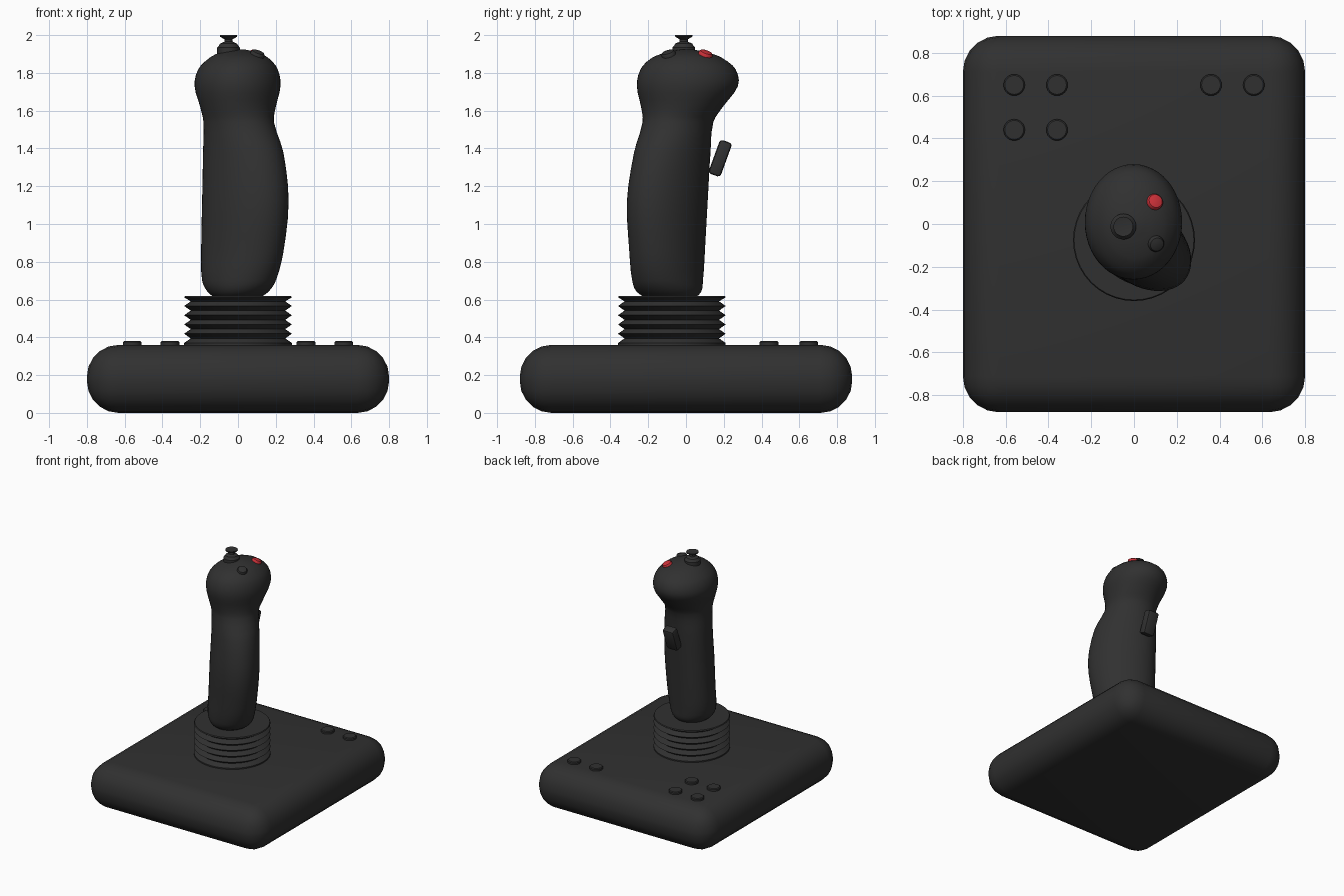
import bpy, bmesh, math
from mathutils import Vector, Matrix

cube = bpy.data.objects.get("Cube")
if cube:
    bpy.data.objects.remove(cube, do_unlink=True)


def make_material(name, rgb):
    mat = bpy.data.materials.new(name)
    mat.use_nodes = True
    mat.diffuse_color = (*rgb, 1)
    shader = mat.node_tree.nodes["Principled BSDF"]
    shader.inputs["Base Color"].default_value = (*rgb, 1)
    shader.inputs["Roughness"].default_value = 0.6
    return mat


BLACK = make_material("black plastic", (0.03, 0.03, 0.03))
RED = make_material("red plastic", (0.6, 0.03, 0.04))


def finish(bm, name, mat, location=(0, 0, 0), rotation=None, smooth_angle=35):
    bmesh.ops.recalc_face_normals(bm, faces=bm.faces)
    mesh = bpy.data.meshes.new(name)
    bm.to_mesh(mesh)
    bm.free()
    mesh.materials.append(mat)
    obj = bpy.data.objects.new(name, mesh)
    bpy.context.collection.objects.link(obj)
    obj.matrix_world = Matrix.Translation(location) @ (rotation or Matrix())
    bpy.ops.object.select_all(action="DESELECT")
    obj.select_set(True)
    bpy.context.view_layer.objects.active = obj
    bpy.ops.object.shade_smooth_by_angle(angle=math.radians(smooth_angle))
    return obj


def loft(name, rings, mat, **options):
    """Skin a stack of equal-length point rings and cap both ends."""
    bm = bmesh.new()
    loops = [[bm.verts.new(p) for p in ring] for ring in rings]
    count = len(loops[0])
    for low, high in zip(loops, loops[1:]):
        for i in range(count):
            j = (i + 1) % count
            bm.faces.new((low[i], low[j], high[j], high[i]))
    bm.faces.new(loops[0][::-1])
    bm.faces.new(loops[-1])
    return finish(bm, name, mat, **options)


def turned(name, profile, mat, sides=32, **options):
    """Round part from a list of (radius, height)."""
    angles = [math.tau * i / sides for i in range(sides)]
    rings = [[(r * math.cos(a), r * math.sin(a), z) for a in angles] for r, z in profile]
    return loft(name, rings, mat, **options)


def rounded_box(name, size, radius, segments, mat, **options):
    bm = bmesh.new()
    bmesh.ops.create_cube(bm, size=1)
    bmesh.ops.scale(bm, vec=size, verts=bm.verts)
    bmesh.ops.bevel(bm, geom=bm.edges[:], offset=radius, segments=segments,
                    profile=0.5, affect="EDGES")
    return finish(bm, name, mat, **options)


# Base
rounded_box("base", (1.6, 1.76, 0.36), 0.168, 5, BLACK, location=(0, 0, 0.18))

# Base buttons
button = [(0.05, -0.02), (0.05, 0.014), (0.044, 0.02)]
for x, y in [(-0.56, 0.65), (-0.36, 0.65), (-0.56, 0.44), (-0.36, 0.44),
             (0.36, 0.65), (0.56, 0.65)]:
    turned("base_button", button, BLACK, sides=24, location=(x, y, 0.36))

# Pleated boot: alternating valleys and ridges
pleats = 5
step = 0.049
boot = [(0.285, 0.35)]
for i in range(pleats):
    z = 0.37 + i * step
    boot += [(0.285, z), (0.25, z + step / 2)]
boot += [(0.285, 0.612), (0.28, 0.62)]
turned("boot", boot, BLACK, sides=40, location=(0, -0.075, 0), smooth_angle=20)

# Grip: height, left and right limits, front and back limits, skew
stations = [
    (0.60, -0.11, 0.10, -0.20, 0.04, 0),
    (0.64, -0.16, 0.16, -0.26, 0.08, 0.1),
    (0.70, -0.19, 0.20, -0.285, 0.09, 0.2),
    (0.85, -0.195, 0.24, -0.30, 0.10, 0.3),
    (1.12, -0.19, 0.268, -0.313, 0.115, 0.35),
    (1.38, -0.185, 0.24, -0.275, 0.13, 0.3),
    (1.54, -0.183, 0.19, -0.23, 0.145, 0.1),
    (1.62, -0.20, 0.20, -0.238, 0.195, 0),
    (1.73, -0.23, 0.225, -0.26, 0.275, 0),
    (1.82, -0.21, 0.21, -0.24, 0.262, 0),
    (1.88, -0.15, 0.16, -0.18, 0.19, 0),
    (1.91, -0.09, 0.10, -0.1, 0.11, 0),
    (1.925, -0.02, 0.03, -0.02, 0.03, 0),
]


def spline(points, steps):
    """Non-uniform Hermite curve through the stations, by height."""
    pts = [Vector(p) for p in points]
    last = len(pts) - 1
    slopes = []
    for i in range(last + 1):
        a, b = pts[max(i - 1, 0)], pts[min(i + 1, last)]
        slopes.append((b - a) / (b[0] - a[0]))
    for i in range(last):
        a, b = pts[i], pts[i + 1]
        h = b[0] - a[0]
        for k in range(steps):
            t = k / steps
            ease = t * t * (3 - 2 * t)
            yield (a * (1 - ease) + b * ease
                   + slopes[i] * (h * t * (1 - t) ** 2)
                   - slopes[i + 1] * (h * t * t * (1 - t)))
    yield pts[-1]


def grip_ring(station, sides=48):
    z, x0, x1, y0, y1, skew = station
    ring = []
    for i in range(sides):
        a = math.tau * i / sides
        ring.append(((x0 + x1) / 2 + (x1 - x0) / 2 * math.cos(a),
                     (y0 + y1) / 2 + (y1 - y0) / 2 * math.sin(a - skew), z))
    return ring


loft("grip", [grip_ring(s) for s in spline(stations, 3)], BLACK, smooth_angle=60)

# Thumb buttons, tilted to follow the top of the grip
thumb = [(0.038, -0.03), (0.038, 0.006), (0.032, 0.015), (0.016, 0.02)]
for name, mat, x, y in [("red_thumb_button", RED, 0.097, 0.103),
                        ("black_thumb_button", BLACK, 0.103, -0.092)]:
    normal = Vector((x, y, 0.3))
    tilt = normal.to_track_quat("Z", "Y").to_matrix().to_4x4()
    turned(name, thumb, mat, sides=24, location=(x, y, 1.897), rotation=tilt)

# Hat switch: collar, neck and flared cap
hat = [(0.06, 1.89), (0.06, 1.935), (0.05, 1.945), (0.045, 1.955), (0.022, 1.965),
       (0.022, 1.978), (0.046, 1.992), (0.046, 2.0), (0.03, 1.997)]
turned("hat_switch", hat, BLACK, location=(-0.05, -0.012, 0))

# Trigger
rounded_box("trigger", (0.1, 0.068, 0.19), 0.016, 2, BLACK,
            location=(0, 0.181, 1.348), rotation=Matrix.Rotation(math.radians(-20), 4, "X"))
